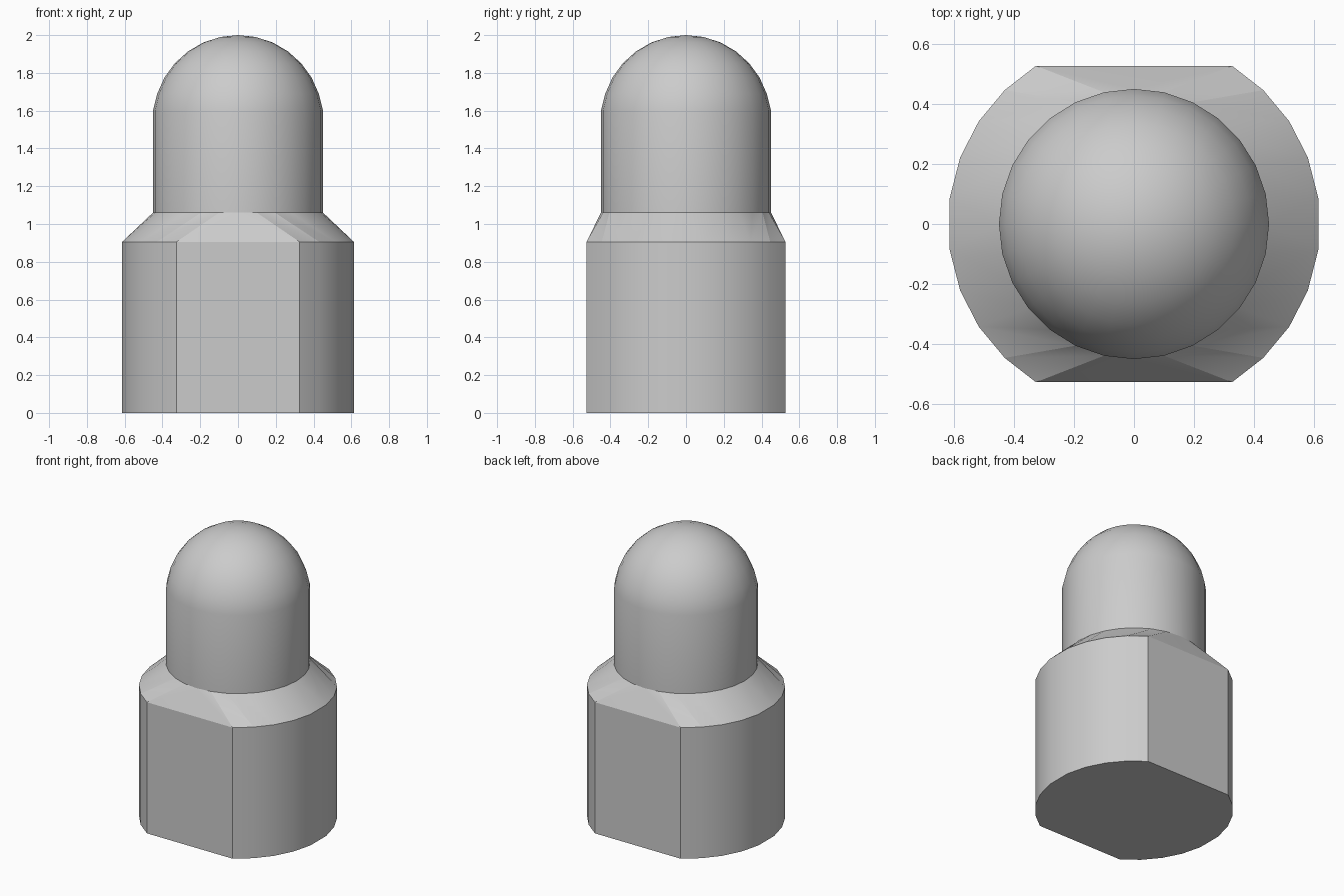
import bpy, bmesh
from math import sin, cos, pi, radians, sqrt

cube = bpy.data.objects.get("Cube")
if cube:
    bpy.data.objects.remove(cube, do_unlink=True)

SIDES = 28
BASE_R, FLAT_Y, NECK_R = 0.62, 0.527, 0.45
SHOULDER_Z, NECK_Z, DOME_Z = 0.905, 1.06, 1.55
FLAT_X = sqrt(BASE_R ** 2 - FLAT_Y ** 2)

grey = bpy.data.materials.new("grey")
grey.use_nodes = True
grey.diffuse_color = (0.6, 0.6, 0.6, 1)
grey.node_tree.nodes["Principled BSDF"].inputs["Base Color"].default_value = (0.6, 0.6, 0.6, 1)


def finish(bm, name):
    bmesh.ops.recalc_face_normals(bm, faces=bm.faces)
    mesh = bpy.data.meshes.new(name)
    bm.to_mesh(mesh)
    bm.free()
    mesh.materials.append(grey)
    obj = bpy.data.objects.new(name, mesh)
    bpy.context.collection.objects.link(obj)
    bpy.ops.object.select_all(action="DESELECT")
    obj.select_set(True)
    bpy.context.view_layer.objects.active = obj
    bpy.ops.object.shade_smooth_by_angle(angle=radians(26))


def ring(bm, r, z):
    steps = [2 * pi * i / SIDES for i in range(SIDES)]
    return [bm.verts.new((r * cos(a), r * sin(a), z)) for a in steps]


def bridge(bm, low, high):
    for i in range(len(low)):
        j = (i + 1) % len(low)
        bm.faces.new((low[i], low[j], high[j], high[i]))


# Round outline with flats cut at front and back
arc = []
half = sorted([radians(d) for d in (-46, -33.5, -21, -8, 8, 21, 33.5, 46)])
for turn in (0, pi):
    s = cos(turn)
    arc.append((s * FLAT_X, -s * FLAT_Y))
    arc += [(BASE_R * cos(a + turn), BASE_R * sin(a + turn)) for a in half]
    arc.append((s * FLAT_X, s * FLAT_Y))

# Base body with tapered shoulder
bm = bmesh.new()
bottom = [bm.verts.new((x, y, 0)) for x, y in arc]
top = [bm.verts.new((x, y, SHOULDER_Z)) for x, y in arc]
bm.faces.new(bottom)
bridge(bm, bottom, top)
neck = ring(bm, NECK_R, NECK_Z)
side = len(arc) // 2
start = -SIDES // 4
for h in range(2):
    low = top[h * side:(h + 1) * side]
    high = [neck[(start + h * SIDES // 2 + k) % SIDES] for k in range(SIDES // 2 + 1)]
    # Zip the two edges together by their relative progress around the side
    i = k = 0
    while i < len(low) - 1 or k < len(high) - 1:
        low_next = (i + 1 - 0.5) / (len(low) - 1)
        high_next = (k + 1 - 0.5) / (len(high) - 1)
        if k == len(high) - 1 or (i < len(low) - 1 and low_next < high_next):
            bm.faces.new((low[i], low[i + 1], high[k]))
            i += 1
        else:
            bm.faces.new((low[i], high[k + 1], high[k]))
            k += 1
    # Triangle above the flat
    bm.faces.new((low[-1], top[(h + 1) * side % len(top)], high[-1]))
finish(bm, "base_body")

# Neck with domed cap
bm = bmesh.new()
rings = [ring(bm, NECK_R, NECK_Z), ring(bm, NECK_R, 1.6)]
for deg in range(18, 90, 12):
    a = radians(deg)
    rings.append(ring(bm, NECK_R * cos(a), DOME_Z + NECK_R * sin(a)))
for low, high in zip(rings, rings[1:]):
    bridge(bm, low, high)
tip = bm.verts.new((0, 0, 2))
last = rings[-1]
for i in range(SIDES):
    bm.faces.new((last[i], last[(i + 1) % SIDES], tip))
finish(bm, "domed_neck")
